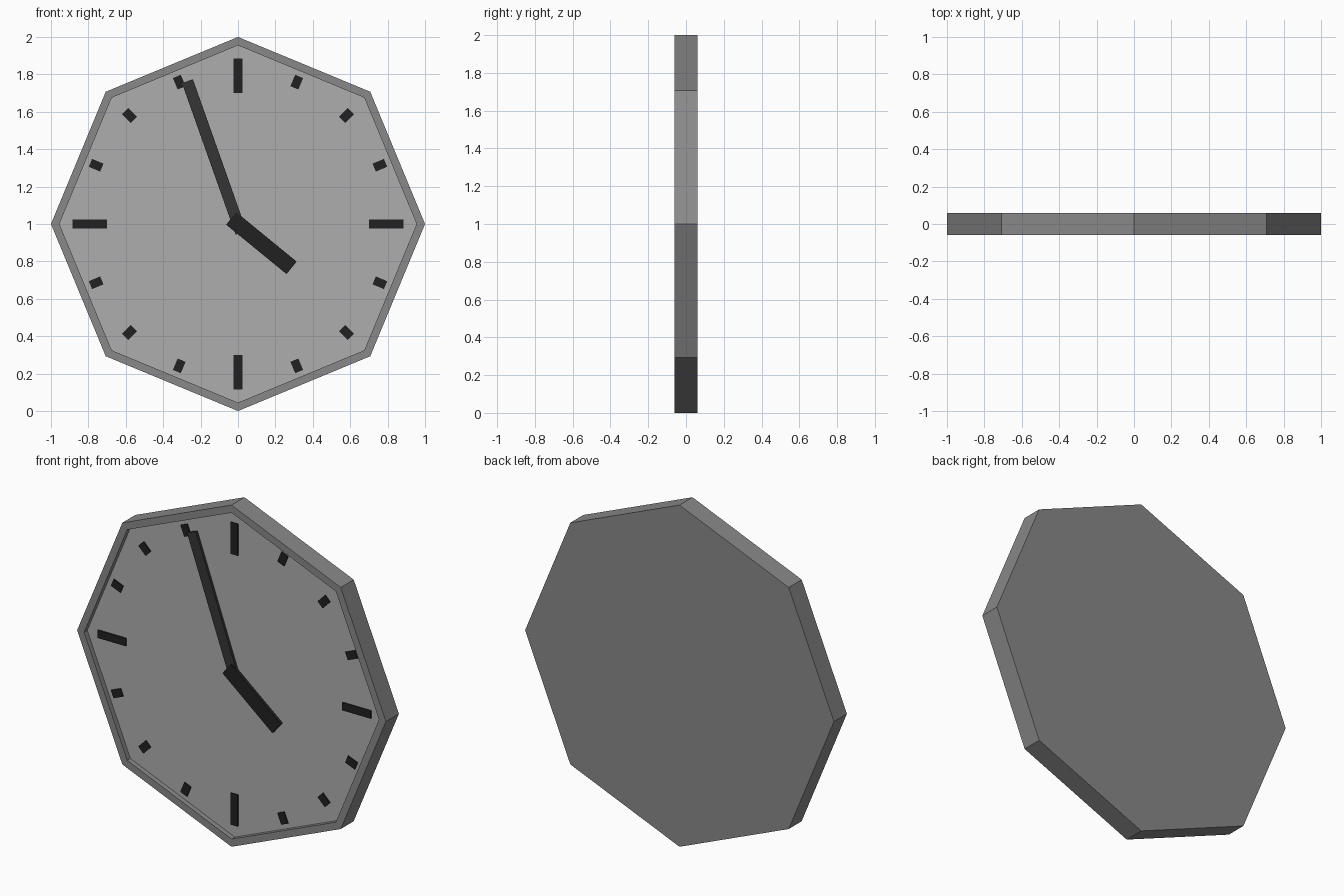
import bpy, bmesh, math
from mathutils import Matrix, Vector

if "Cube" in bpy.data.objects:
    bpy.data.objects.remove(bpy.data.objects["Cube"])

CENTRE = Vector((0, 0, 1))
FRONT, FACE, BACK = -0.06, -0.03, 0.06


def finish(name, bm, colour=None):
    bmesh.ops.recalc_face_normals(bm, faces=bm.faces)
    me = bpy.data.meshes.new(name)
    bm.to_mesh(me)
    bm.free()
    ob = bpy.data.objects.new(name, me)
    bpy.context.collection.objects.link(ob)
    if colour:
        me.materials.append(colour)
    return ob


def material(name, value):
    mat = bpy.data.materials.new(name)
    mat.diffuse_color = (value, value, value, 1)
    mat.use_nodes = True
    mat.node_tree.nodes["Principled BSDF"].inputs["Base Color"].default_value = mat.diffuse_color
    return mat


def bar(bm, angle, inner, outer, width, front, back):
    """Box along a radius; angle is clockwise from twelve o'clock."""
    mat = (Matrix.Translation(CENTRE) @ Matrix.Rotation(angle, 4, 'Y')
           @ Matrix.Translation((0, (front + back) / 2, (inner + outer) / 2))
           @ Matrix.Diagonal((width, back - front, outer - inner, 1)))
    bmesh.ops.create_cube(bm, size=1, matrix=mat)


face_grey = material("face_grey", 0.42)
frame_grey = material("frame_grey", 0.25)
dark = material("dark", 0.015)
hand_grey = material("hand_grey", 0.035)

# Octagonal case: back, sides, front rim and recessed dial
bm = bmesh.new()
rings = []
for radius, y in ((1, BACK), (1, FRONT), (0.955, FRONT), (0.955, FACE)):
    rings.append([bm.verts.new(CENTRE + Vector((
        radius * math.sin(i * math.tau / 8), y,
        radius * math.cos(i * math.tau / 8)))) for i in range(8)])
for a, b in zip(rings, rings[1:]):
    for i in range(8):
        j = (i + 1) % 8
        bm.faces.new((a[i], a[j], b[j], b[i]))
bm.faces.new(rings[0])
dial = bm.faces.new(rings[-1])
dial.material_index = 1
case = finish("clock_case", bm, frame_grey)
case.data.materials.append(face_grey)

# Sixteen dial marks, long at the quarters
bm = bmesh.new()
for i in range(16):
    inner, outer = (0.70, 0.885) if i % 4 == 0 else (0.788, 0.854)
    bar(bm, i * math.tau / 16, inner, outer, 0.046, FACE - 0.007, FACE + 0.005)
finish("dial_marks", bm, dark)

# Hands
bm = bmesh.new()
bar(bm, math.radians(-19.5), -0.05, 0.81, 0.062, -0.045, FACE + 0.005)
finish("minute_hand", bm, hand_grey)
bm = bmesh.new()
bar(bm, math.radians(129.3), -0.047, 0.37, 0.086, -0.053, FACE - 0.005)
finish("hour_hand", bm, dark)
